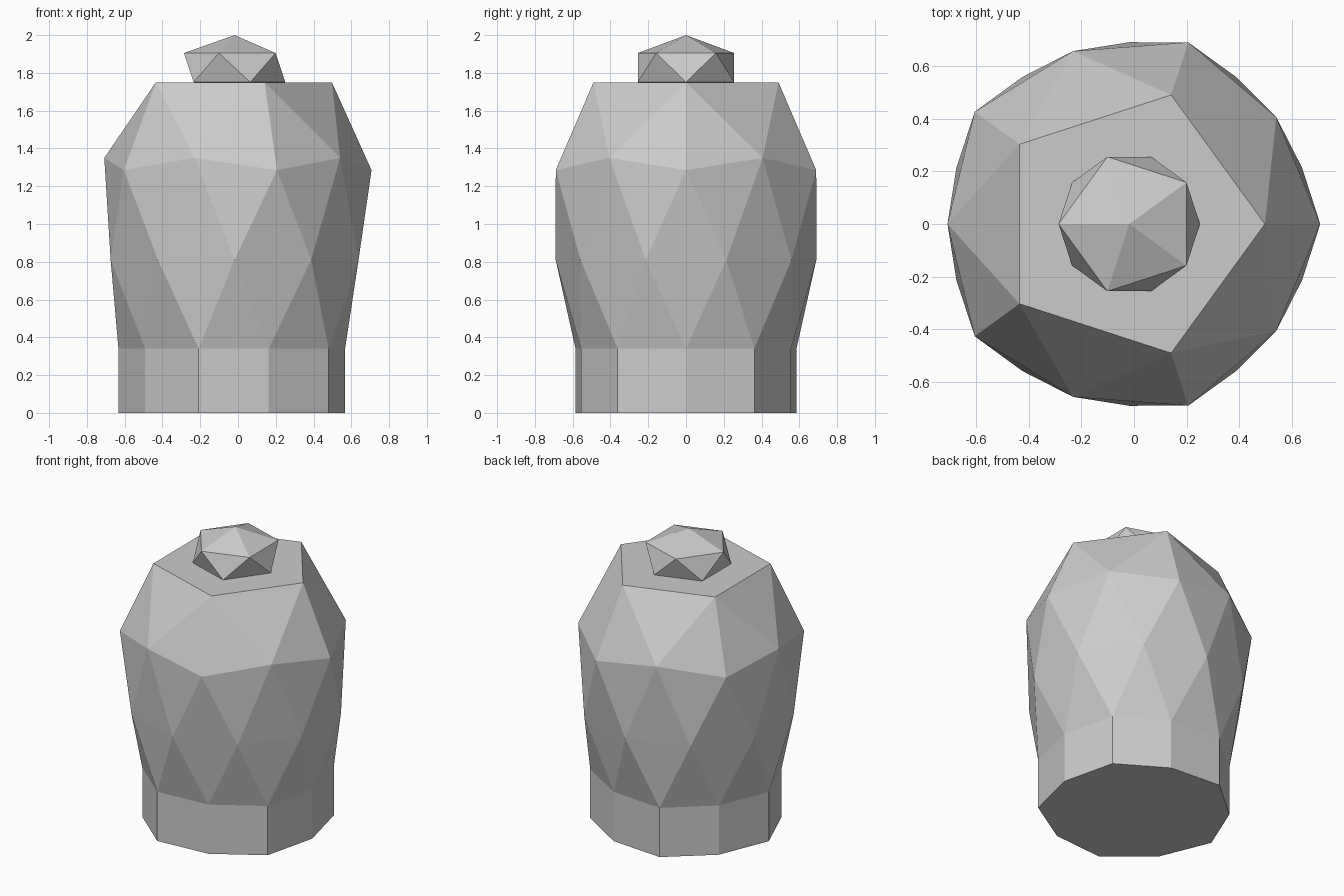
import bpy
import bmesh
from math import hypot, radians

cube = bpy.data.objects.get("Cube")
if cube:
    bpy.data.objects.remove(cube)

AXIS_X = -0.018

grey = bpy.data.materials.new("stone grey")
grey.use_nodes = True
colour = (0.6, 0.6, 0.6, 1)
grey.diffuse_color = colour
grey.node_tree.nodes["Principled BSDF"].inputs["Base Color"].default_value = colour


def add_part(name, bm):
    bmesh.ops.recalc_face_normals(bm, faces=bm.faces)
    mesh = bpy.data.meshes.new(name)
    bm.to_mesh(mesh)
    bm.free()
    mesh.materials.append(grey)
    part = bpy.data.objects.new(name, mesh)
    part.location.x = AXIS_X
    bpy.context.collection.objects.link(part)
    return part


# Faceted body: an icosphere with open ends, its rings moved to new radii and heights
RINGS = [  # sphere height, new radius, new height
    (0.851, 0.515, 1.75),
    (0.526, 0.69, 1.35),
    (0.447, 0.725, 1.285),
    (0.0, 0.69, 0.81),
    (-0.447, 0.615, 0.34),
    (-0.526, 0.585, 0.34),
]
bm = bmesh.new()
bmesh.ops.create_icosphere(bm, subdivisions=2, radius=1)
ends = [v for v in bm.verts if v.co.z > 0.95 or v.co.z < -0.6]
bmesh.ops.delete(bm, geom=ends, context="VERTS")
for v in bm.verts:
    _, radius, height = min(RINGS, key=lambda ring: abs(ring[0] - v.co.z))
    scale = radius / hypot(v.co.x, v.co.y)
    v.co = (v.co.x * scale, v.co.y * scale, height)

# Straight foot pulled down from the lowest ring, then flat caps
rim = [e for e in bm.edges if e.is_boundary and e.verts[0].co.z < 1]
foot = bmesh.ops.extrude_edge_only(bm, edges=rim)["geom"]
for v in foot:
    if isinstance(v, bmesh.types.BMVert):
        v.co.z = 0
bmesh.ops.holes_fill(bm, edges=[e for e in bm.edges if e.is_boundary], sides=0)
add_part("body", bm)

# Squashed knob, half sunk into the flat top
bm = bmesh.new()
bmesh.ops.create_icosphere(bm, subdivisions=1, radius=0.3)
knob = add_part("knob", bm)
knob.location.z = 1.828
knob.scale.z = 0.573
knob.rotation_euler.z = radians(180)
